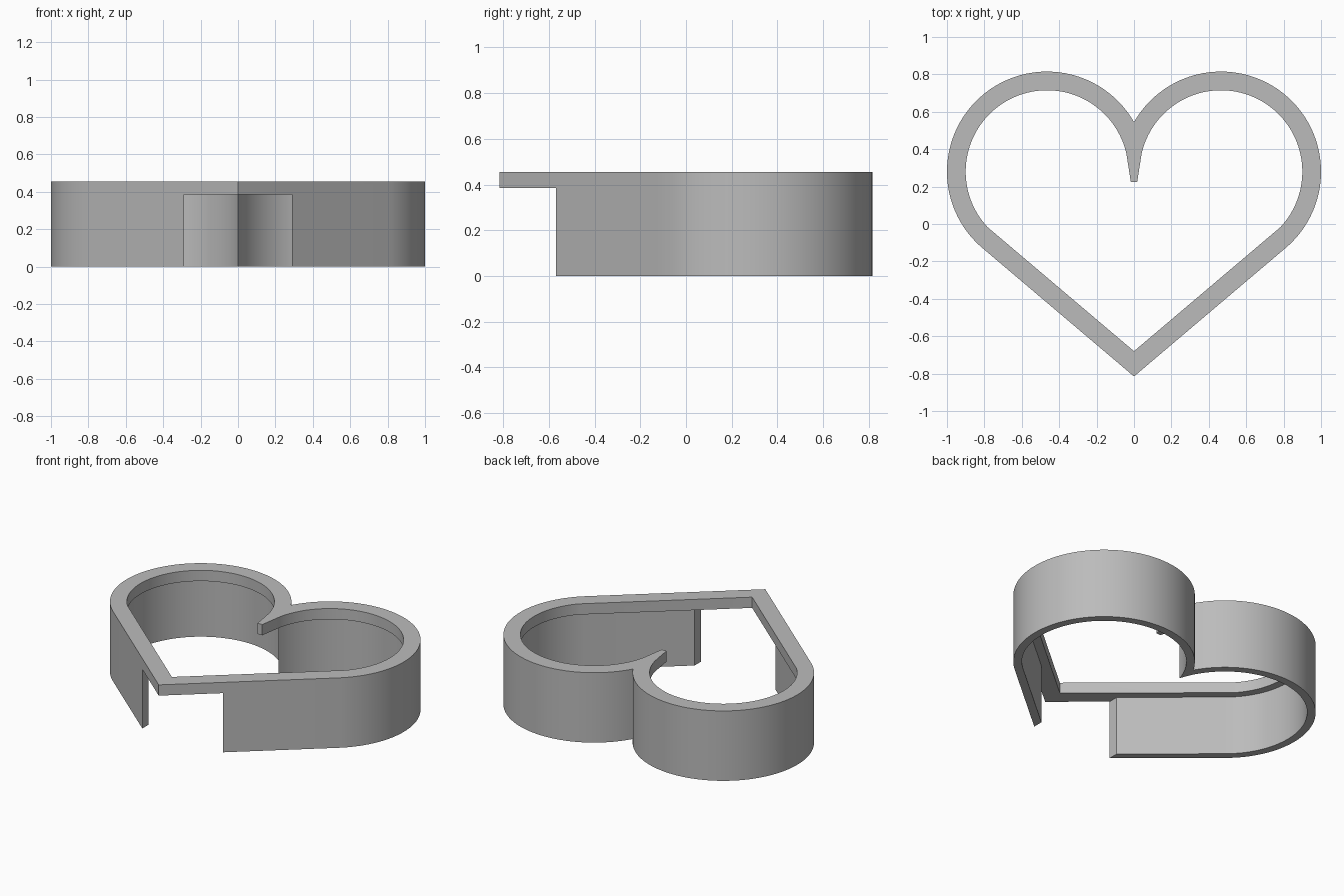
import bpy
import bmesh
from math import atan2, cos, sin, sqrt, radians

cube = bpy.data.objects.get("Cube")
if cube:
    bpy.data.objects.remove(cube, do_unlink=True)

LOBE_X, LOBE_Y, RADIUS = 0.465, 0.28, 0.535   # lobe circle of the heart
TIP_Y, SLOPE = -0.815, radians(-50)           # lower point, end angle of the arc
HEIGHT, RIM_BOTTOM, WALL = 0.455, 0.385, 0.05

grey = bpy.data.materials.new("plain_grey")
grey.use_nodes = True
colour = (0.5, 0.5, 0.5, 1)
grey.diffuse_color = colour
grey.node_tree.nodes["Principled BSDF"].inputs["Base Color"].default_value = colour


def arc(radius, start, end, steps=72):
    """Points along the right lobe, clockwise from start to end."""
    angles = [start + (end - start) * i / steps for i in range(steps + 1)]
    return [(LOBE_X + radius * cos(a), LOBE_Y + radius * sin(a)) for a in angles]


def mirrored(half):
    """Close a right half outline with its mirror image."""
    return half + [(-x, y) for x, y in reversed(half) if x > 1e-5]


def heart(offset):
    """Heart outline moved inwards by the offset."""
    r = RADIUS - offset
    cleft = atan2(sqrt(r * r - LOBE_X ** 2), -LOBE_X)
    half = arc(r, cleft, SLOPE)
    half[0] = (0, half[0][1])
    return mirrored(half + [(0, TIP_Y + offset / cos(radians(40)))])


def prism(name, outline, low, high):
    """Extrude a flat outline between two heights."""
    bm = bmesh.new()
    face = bm.faces.new([bm.verts.new((x, y, low)) for x, y in outline])
    top = bmesh.ops.extrude_face_region(bm, geom=[face])["geom"]
    bmesh.ops.translate(bm, vec=(0, 0, high - low),
                        verts=[v for v in top if isinstance(v, bmesh.types.BMVert)])
    bmesh.ops.recalc_face_normals(bm, faces=bm.faces)
    mesh = bpy.data.meshes.new(name)
    bm.to_mesh(mesh)
    bm.free()
    mesh.materials.append(grey)
    obj = bpy.data.objects.new(name, mesh)
    bpy.context.collection.objects.link(obj)
    return obj


# Solid heart, carved below into a thin wall with a wider rim on top
body = prism("heart_frame", heart(0), 0, HEIGHT)

# Rim opening, with a blunt spike pointing down from the cleft
rim_half = [(0.017, 0.225)] + arc(0.435, radians(167.5), radians(-43)) + [(0, -0.68)]

cutters = [
    prism("cavity_cutter", heart(WALL), -0.2, RIM_BOTTOM),
    prism("rim_opening_cutter", mirrored(rim_half), 0.3, 0.7),
    prism("front_gap_cutter", mirrored([(0.29, -0.4), (0.29, -1)]), -0.3, RIM_BOTTOM),
]

bpy.ops.object.select_all(action="DESELECT")
bpy.context.view_layer.objects.active = body
body.select_set(True)
for cutter in cutters:
    cutter.hide_render = True
    cut = body.modifiers.new(cutter.name, "BOOLEAN")
    cut.operation, cut.solver, cut.object = "DIFFERENCE", "EXACT", cutter
    bpy.ops.object.modifier_apply(modifier=cut.name)
    bpy.data.objects.remove(cutter, do_unlink=True)

bpy.ops.object.shade_smooth_by_angle(angle=radians(25))
